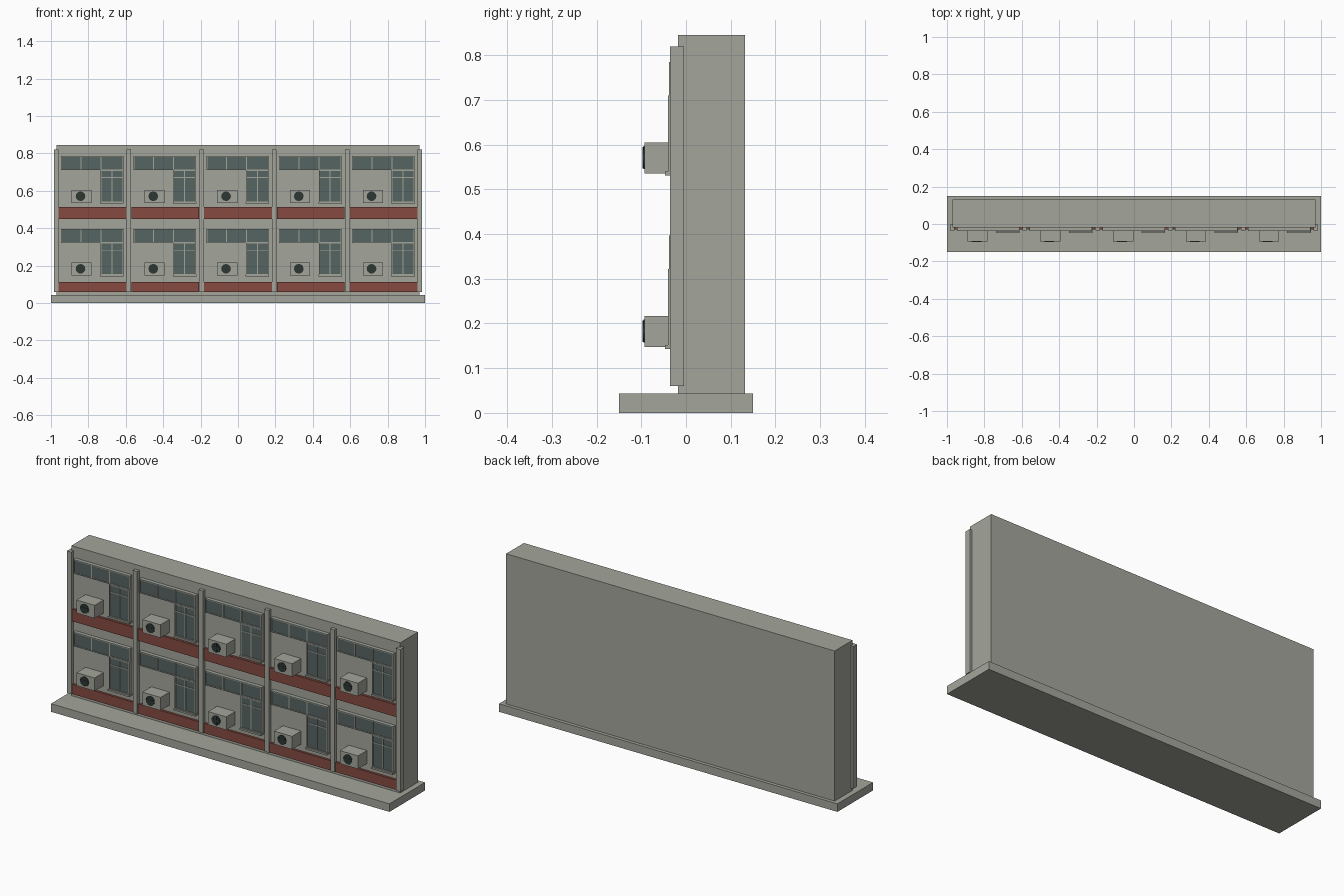
import bpy, bmesh, math
from mathutils import Matrix

if "Cube" in bpy.data.objects:
    bpy.data.objects.remove(bpy.data.objects["Cube"])


def material(name, rgb):
    m = bpy.data.materials.new(name)
    lin = [(c / 255 / 12.92) if c < 11 else ((c / 255 + 0.055) / 1.055) ** 2.4 for c in rgb]
    m.diffuse_color = (*lin, 1)
    m.use_nodes = True
    m.node_tree.nodes["Principled BSDF"].inputs["Base Color"].default_value = m.diffuse_color
    return m


CONCRETE = material("concrete grey", (164, 166, 156))
RED = material("brick red", (134, 74, 64))
GLASS = material("dark glass", (86, 101, 98))
FAN = material("fan dark", (44, 55, 50))


def box(bm, x0, x1, y0, y1, z0, z1):
    mat = Matrix.Translation(((x0 + x1) / 2, (y0 + y1) / 2, (z0 + z1) / 2)) \
        @ Matrix.Diagonal((x1 - x0, y1 - y0, z1 - z0, 1))
    bmesh.ops.create_cube(bm, size=1, matrix=mat)


def disc(bm, x, z, r, y0, y1):
    mat = Matrix.Translation((x, (y0 + y1) / 2, z)) @ Matrix.Rotation(math.pi / 2, 4, 'X')
    bmesh.ops.create_cone(bm, cap_ends=True, segments=12, radius1=r, radius2=r,
                          depth=y1 - y0, matrix=mat)


def finish(name, bm, mat):
    mesh = bpy.data.meshes.new(name)
    bm.to_mesh(mesh)
    bm.free()
    mesh.materials.append(mat)
    ob = bpy.data.objects.new(name, mesh)
    bpy.context.collection.objects.link(ob)
    return ob


def window(frames, glass, xs, zs, front, bar=0.005):
    """Pane grid: bars at every x in xs and z in zs, glass just behind."""
    h = bar / 2
    back = -0.018
    for i, x in enumerate(xs):
        c = x + h if i == 0 else x - h if i == len(xs) - 1 else x
        box(frames, c - h, c + h, front, back, zs[0], zs[-1])
    for i, z in enumerate(zs):
        c = z + h if i == 0 else z - h if i == len(zs) - 1 else z
        box(frames, xs[0], xs[-1], front + 0.0004, back, c - h, c + h)
    box(glass, xs[0] + h, xs[-1] - h, front + 0.003, back, zs[0] + h, zs[-1] - h)


# Base slab and wall block
bm = bmesh.new()
box(bm, -1, 1, -0.15, 0.15, 0, 0.043)
finish("base_slab", bm, CONCRETE)
bm = bmesh.new()
box(bm, -0.971, 0.971, -0.018, 0.132, 0.043, 0.845)
finish("wall_block", bm, CONCRETE)

# Vertical pilasters between the bays
PITCH = 0.389
bm = bmesh.new()
for i in range(6):
    x = (i - 2.5) * PITCH
    box(bm, x - 0.0125, x + 0.0125, -0.036, -0.004, 0.06, 0.82)
finish("pilasters", bm, CONCRETE)

# Repeating bays on two floors
bands, frames, glass = bmesh.new(), bmesh.new(), bmesh.new()
sills, units, fans = bmesh.new(), bmesh.new(), bmesh.new()
for floor in range(2):
    dz = floor * 0.388
    for i in range(5):
        x = (i - 2) * PITCH
        # Red spandrel band
        z0, z1 = ((0.06, 0.112), (0.449, 0.513))[floor]
        box(bands, x - 0.181, x + 0.181, -0.03, -0.017, z0, z1)
        # High strip window and tall balcony window
        window(frames, glass, [x - 0.169, x - 0.062, x + 0.045, x + 0.165],
               [0.322 + dz, 0.397 + dz], -0.038)
        window(frames, glass, [x + 0.043, x + 0.104, x + 0.165],
               [0.15 + dz, 0.282 + dz, 0.322 + dz], -0.04)
        # Window sill
        box(sills, x + 0.041, x + 0.167, -0.047, -0.018, 0.143 + dz, 0.152 + dz)
        # Air conditioner with round fan and cross guard
        box(units, x - 0.111, x - 0.004, -0.093, -0.018, 0.147 + dz, 0.217 + dz)
        fx, fz = x - 0.064, 0.183 + dz
        disc(fans, fx, fz, 0.026, -0.0955, -0.092)
        box(fans, fx - 0.024, fx + 0.024, -0.097, -0.094, fz - 0.006, fz + 0.006)
        box(fans, fx - 0.006, fx + 0.006, -0.0968, -0.094, fz - 0.024, fz + 0.024)

finish("spandrel_bands", bands, RED)
finish("window_frames", frames, CONCRETE)
finish("window_glass", glass, GLASS)
finish("window_sills", sills, CONCRETE)
finish("air_conditioners", units, CONCRETE)
finish("air_conditioner_fans", fans, FAN)
